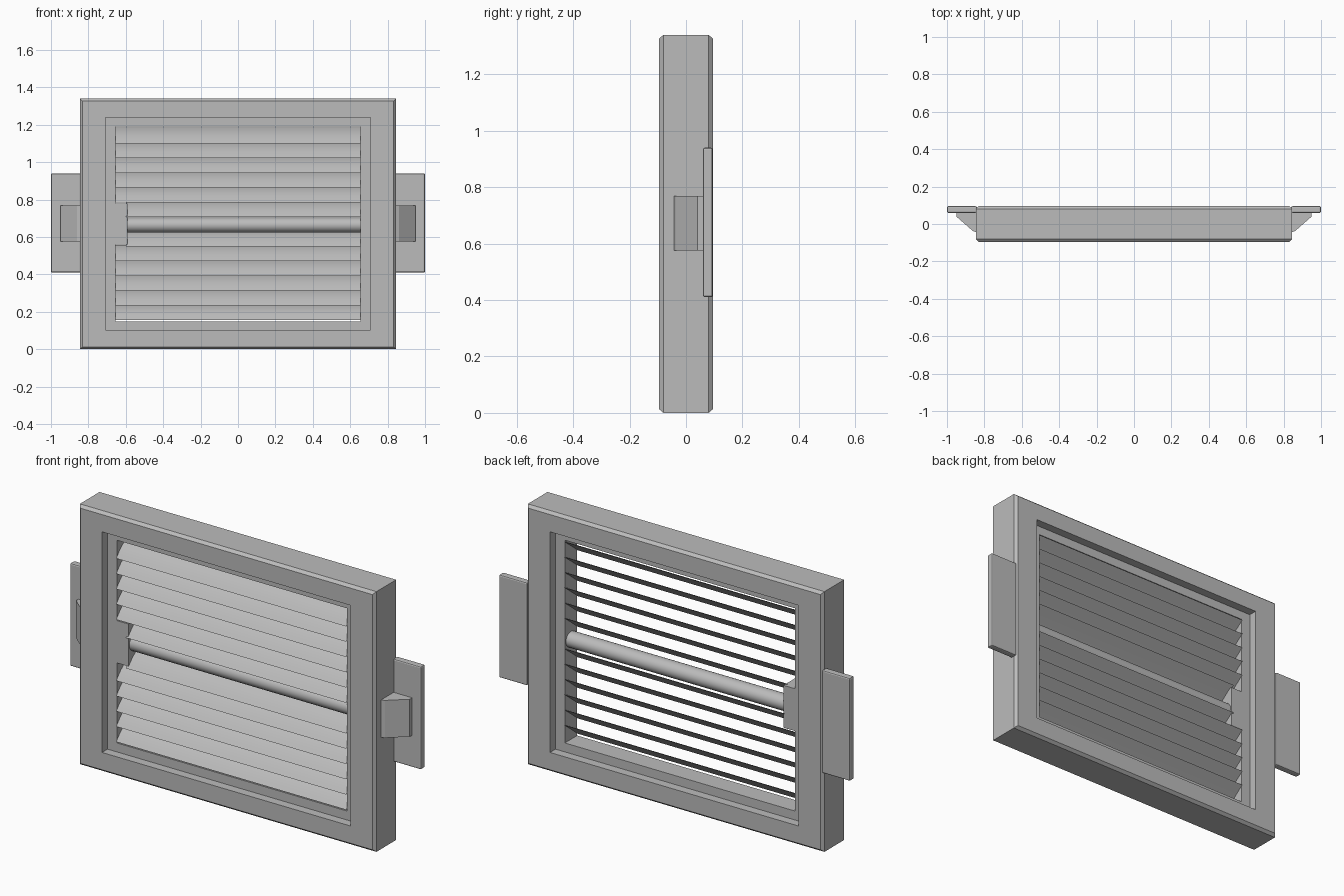
import bpy, bmesh, math

cube = bpy.data.objects.get("Cube")
if cube:
    bpy.data.objects.remove(cube, do_unlink=True)

GREY = (0.5, 0.5, 0.5, 1)
metal = bpy.data.materials.new("grey metal")
metal.use_nodes = True
metal.diffuse_color = GREY
metal.node_tree.nodes["Principled BSDF"].inputs["Base Color"].default_value = GREY

MID_Z = 0.67
INNER_X = 0.655


def finish(name, bm, smooth=False, bevel=0):
    bmesh.ops.recalc_face_normals(bm, faces=bm.faces)
    mesh = bpy.data.meshes.new(name)
    bm.to_mesh(mesh)
    bm.free()
    mesh.materials.append(metal)
    obj = bpy.data.objects.new(name, mesh)
    bpy.context.collection.objects.link(obj)
    if bevel:
        mod = obj.modifiers.new("soft edges", 'BEVEL')
        mod.width = bevel
        mod.segments = 2
    if smooth:
        bpy.ops.object.select_all(action='DESELECT')
        obj.select_set(True)
        bpy.context.view_layer.objects.active = obj
        bpy.ops.object.shade_smooth_by_angle(angle=math.radians(35))
    return obj


def box(name, x, y, z, bevel=0):
    bm = bmesh.new()
    bmesh.ops.create_cube(bm, size=1)
    for v in bm.verts:
        v.co = [(a + b) / 2 + c * (b - a) for (a, b), c in zip((x, y, z), v.co)]
    return finish(name, bm, bevel=bevel)


def prism(name, start, end, smooth=False):
    """Closed solid between two matching outlines."""
    bm = bmesh.new()
    a = [bm.verts.new(p) for p in start]
    b = [bm.verts.new(p) for p in end]
    bm.faces.new(a)
    bm.faces.new(b)
    n = len(a)
    for i in range(n):
        j = (i + 1) % n
        bm.faces.new((a[i], a[j], b[j], b[i]))
    return finish(name, bm, smooth)


# Frame: section of (half width, half height, y) swept round the rectangle
half = [(0.845, 0.67, 0.08), (0.832, 0.657, 0.095), (0.708, 0.568, 0.095),
        (0.708, 0.568, 0.05), (INNER_X, 0.522, 0.05)]
section = [(w, h, -y) for w, h, y in half] + half[::-1]
bm = bmesh.new()
rings = [[bm.verts.new((sx * w, y, MID_Z + sz * h))
          for sx, sz in ((-1, -1), (1, -1), (1, 1), (-1, 1))] for w, h, y in section]
for r, ring in enumerate(rings):
    nxt = rings[(r + 1) % len(rings)]
    for i in range(4):
        j = (i + 1) % 4
        bm.faces.new((ring[i], ring[j], nxt[j], nxt[i]))
finish("frame", bm)

# Louvre blades: thin, slightly domed, sloping down to the front
STEPS = 8
DEPTH, RISE = 0.055, 0.086


def blade_outline(bottom):
    def point(t, bulge):
        d = bulge * math.sin(math.pi * t)
        return (-DEPTH + 2 * DEPTH * t - 0.6 * d, bottom + RISE * t + 0.8 * d)
    top = [point(i / STEPS, 0.010) for i in range(STEPS + 1)]
    under = [point(i / STEPS, 0.001) for i in range(STEPS - 1, 0, -1)]
    return top + under


for i in range(13):
    if i == 6:
        continue
    left_end = -0.6 if i in (5, 7) else -INNER_X
    outline = blade_outline(1.10 - 0.0787 * i)
    prism(f"louvre_blade_{i + 1}", [(left_end, y, z) for y, z in outline],
          [(INNER_X, y, z) for y, z in outline], smooth=True)

# Round centre bar
circle = [(0.042 * math.cos(a), 0.664 + 0.04 * math.sin(a))
          for a in (math.tau * k / 24 for k in range(24))]
prism("centre_bar", [(-0.6, y, z) for y, z in circle],
      [(INNER_X, y, z) for y, z in circle], smooth=True)

# Block holding the centre bar
box("bar_block", (-0.66, -0.59), (-0.05, 0.05), (0.56, 0.778))

# Mounting ears with wedge braces on both sides
wedge = [(0.84, -0.045), (0.862, -0.037), (0.95, 0.04), (0.95, 0.065), (0.84, 0.065)]
for side, s in (("left", 1), ("right", -1)):
    box(f"{side}_mounting_ear", sorted((s * 0.84, s * 1.0)), (0.06, 0.095),
        (0.41, 0.94), bevel=0.007)
    prism(f"{side}_ear_brace", [(s * x, y, 0.575) for x, y in wedge],
          [(s * x, y, 0.768) for x, y in wedge])
